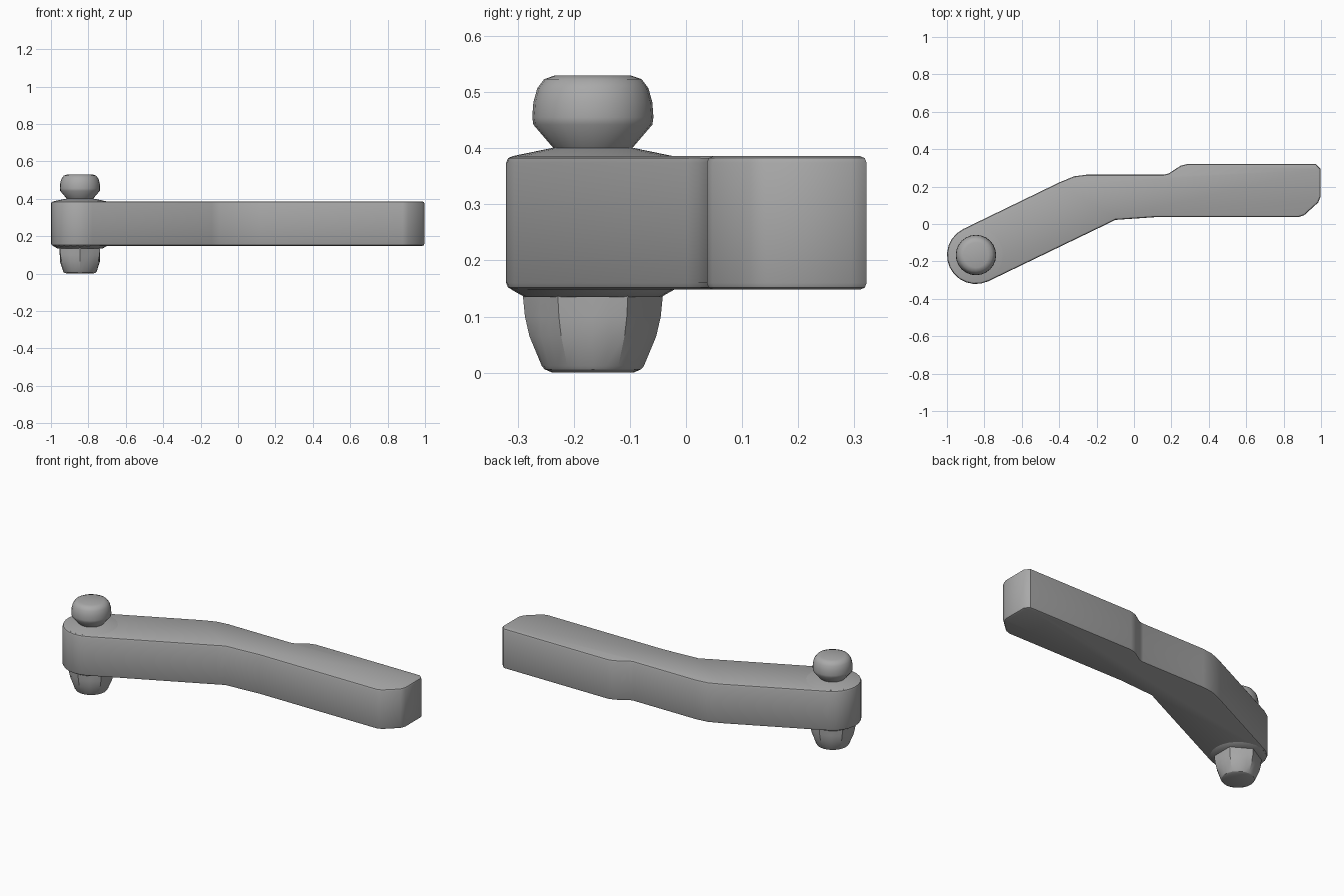
import bpy, bmesh
from math import cos, sin, pi, radians

if "Cube" in bpy.data.objects:
    bpy.data.objects.remove(bpy.data.objects["Cube"])

grey = bpy.data.materials.new("plain grey")
grey.use_nodes = True
colour = (0.4, 0.4, 0.4, 1)
grey.diffuse_color = colour
grey.node_tree.nodes["Principled BSDF"].inputs["Base Color"].default_value = colour

PIVOT_X, PIVOT_Y = -0.845, -0.166


def finish(name, bm, angle):
    bmesh.ops.recalc_face_normals(bm, faces=bm.faces)
    mesh = bpy.data.meshes.new(name)
    bm.to_mesh(mesh)
    bm.free()
    obj = bpy.data.objects.new(name, mesh)
    mesh.materials.append(grey)
    bpy.context.collection.objects.link(obj)
    bpy.ops.object.select_all(action='DESELECT')
    obj.select_set(True)
    bpy.context.view_layer.objects.active = obj
    bpy.ops.object.shade_smooth_by_angle(angle=radians(angle))
    return obj


def lathe(name, profile, sides=24, angle=35):
    """Stack of rings (radius, z, hex amount) around the pivot."""
    bm = bmesh.new()
    rings = []
    for r, z, hexed in profile:
        ring = []
        for i in range(sides):
            a = 2 * pi * i / sides
            flat = cos(pi / 6) / cos(a % (pi / 3) - pi / 6)
            rr = r * (1 + hexed * (flat - 1))
            # hexagon corners point along y
            ring.append(bm.verts.new((PIVOT_X - rr * sin(a), PIVOT_Y + rr * cos(a), z)))
        rings.append(ring)
    for low, high in zip(rings, rings[1:]):
        for i in range(sides):
            j = (i + 1) % sides
            bm.faces.new((low[i], low[j], high[j], high[i]))
    bm.faces.new(rings[0])
    bm.faces.new(rings[-1])
    return finish(name, bm, angle)


# Cranked arm: outline with a round pivot end, extruded and bevelled
outline = [(-0.14, 0.002), (-0.10, 0.022), (0.12, 0.037), (0.88, 0.037),
           (0.91, 0.047), (0.985, 0.115), (0.997, 0.145), (0.997, 0.295),
           (0.972, 0.322), (0.29, 0.322), (0.25, 0.312), (0.185, 0.27),
           (0.16, 0.264), (-0.25, 0.264), (-0.32, 0.255), (-0.40, 0.222)]
for k in range(13):
    a = radians(115.5 + 15 * k)
    outline.append((PIVOT_X + 0.155 * cos(a), PIVOT_Y + 0.155 * sin(a)))
bm = bmesh.new()
base = bm.faces.new([bm.verts.new((x, y, 0.148)) for x, y in outline])
top = bmesh.ops.extrude_face_region(bm, geom=[base])["geom"]
bmesh.ops.translate(bm, vec=(0, 0, 0.238),
                    verts=[v for v in top if isinstance(v, bmesh.types.BMVert)])
rims = [e for e in bm.edges if abs(e.verts[0].co.z - e.verts[1].co.z) < 0.001]
bmesh.ops.bevel(bm, geom=rims, offset=0.012, segments=2, profile=0.5, affect='EDGES')
finish("arm", bm, 40)

# Shallow raised collars above and below the pivot end
lathe("upper_collar", [(0.143, 0.38, 0), (0.143, 0.386, 0), (0.075, 0.40, 0)])
lathe("lower_collar", [(0.122, 0.135, 0), (0.145, 0.148, 0), (0.145, 0.155, 0)])

# Rounded knob on top
lathe("knob", [(0.07, 0.395, 0), (0.07, 0.40, 0), (0.106, 0.442, 0),
               (0.108, 0.455, 0), (0.106, 0.482, 0), (0.099, 0.507, 0),
               (0.087, 0.523, 0), (0.067, 0.53, 0)])

# Tapered peg below: hexagonal at the arm, round at the tip
lathe("peg", [(0.072, 0.0, 0), (0.086, 0.006, 0), (0.091, 0.012, 0.1),
              (0.113, 0.065, 0.4), (0.121, 0.1, 0.8), (0.125, 0.14, 1)], angle=25)
